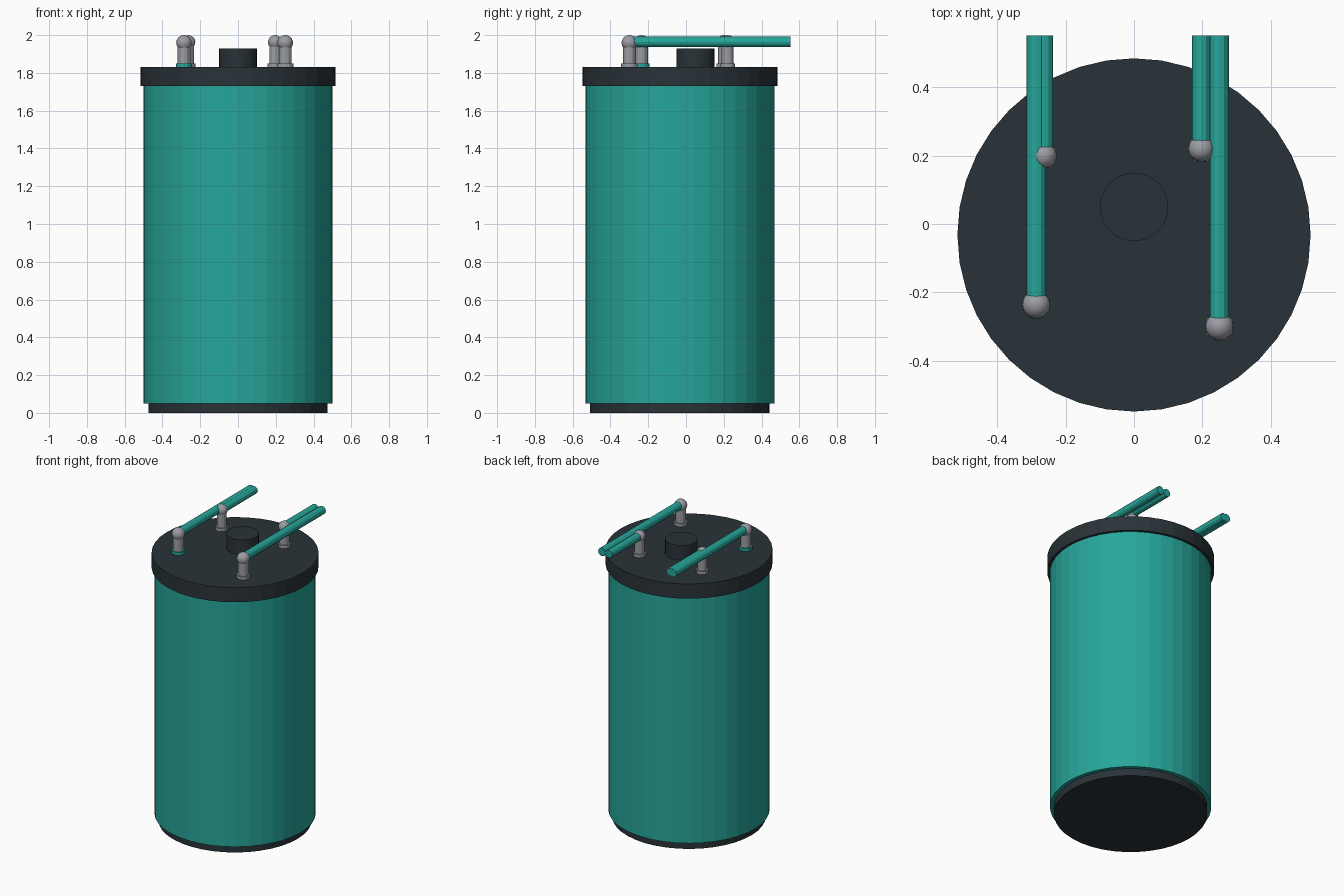
import bpy, math

if "Cube" in bpy.data.objects:
    bpy.data.objects.remove(bpy.data.objects["Cube"])


def material(name, rgb):
    m = bpy.data.materials.new(name)
    m.diffuse_color = (*rgb, 1)
    m.use_nodes = True
    m.node_tree.nodes["Principled BSDF"].inputs["Base Color"].default_value = m.diffuse_color
    return m


TEAL = material("teal", (0.0194, 0.381, 0.323))
DARK = material("charcoal", (0.0225, 0.0325, 0.0395))
GREY = material("steel grey", (0.33, 0.335, 0.37))
CY = -0.032  # can axis


def finish(name, mat):
    o = bpy.context.object
    o.name = name
    o.data.materials.append(mat)
    return o


def cylinder(name, x, y, z0, z1, r, sides, mat):
    bpy.ops.mesh.primitive_cylinder_add(vertices=sides, radius=r, depth=z1 - z0,
                                        location=(x, y, (z0 + z1) / 2))
    return finish(name, mat)


# Can: base foot, body, lid, centre cap
cylinder("base", 0, CY, 0, 0.055, 0.475, 40, DARK)
cylinder("body", 0, CY, 0.05, 1.735, 0.5, 40, TEAL)
cylinder("lid", 0, CY, 1.73, 1.83, 0.517, 40, DARK)
cylinder("centre_cap", 0, 0.05, 1.825, 1.93, 0.1, 32, DARK)

# Pipe fittings: collar, post, ball elbow and a pipe running to the back
fittings = [
    ("front_left", -0.286, -0.236, 0.041, 0.028, TEAL),
    ("front_right", 0.25, -0.3, 0.041, 0.028, GREY),
    ("back_left", -0.263, 0.2, 0.037, 0.026, GREY),
    ("back_right", 0.197, 0.22, 0.038, 0.027, GREY),
]
BACK, PIPE_Z = 0.552, 1.964
for name, x, y, r, pipe_r, collar in fittings:
    cylinder(name + "_collar", x, y, 1.825, 1.85, r + 0.002, 12, collar)
    cylinder(name + "_post", x, y, 1.84, 1.96, r * 0.83, 12, GREY)
    bpy.ops.mesh.primitive_uv_sphere_add(segments=20, ring_count=12, radius=r,
                                         location=(x, y, 2.0 - r))
    finish(name + "_elbow", GREY)
    bpy.ops.object.shade_smooth()
    bpy.ops.mesh.primitive_cylinder_add(
        vertices=12, radius=pipe_r, depth=BACK - y,
        location=(x, (BACK + y) / 2, PIPE_Z), rotation=(math.pi / 2, 0, 0))
    finish(name + "_pipe", TEAL)
